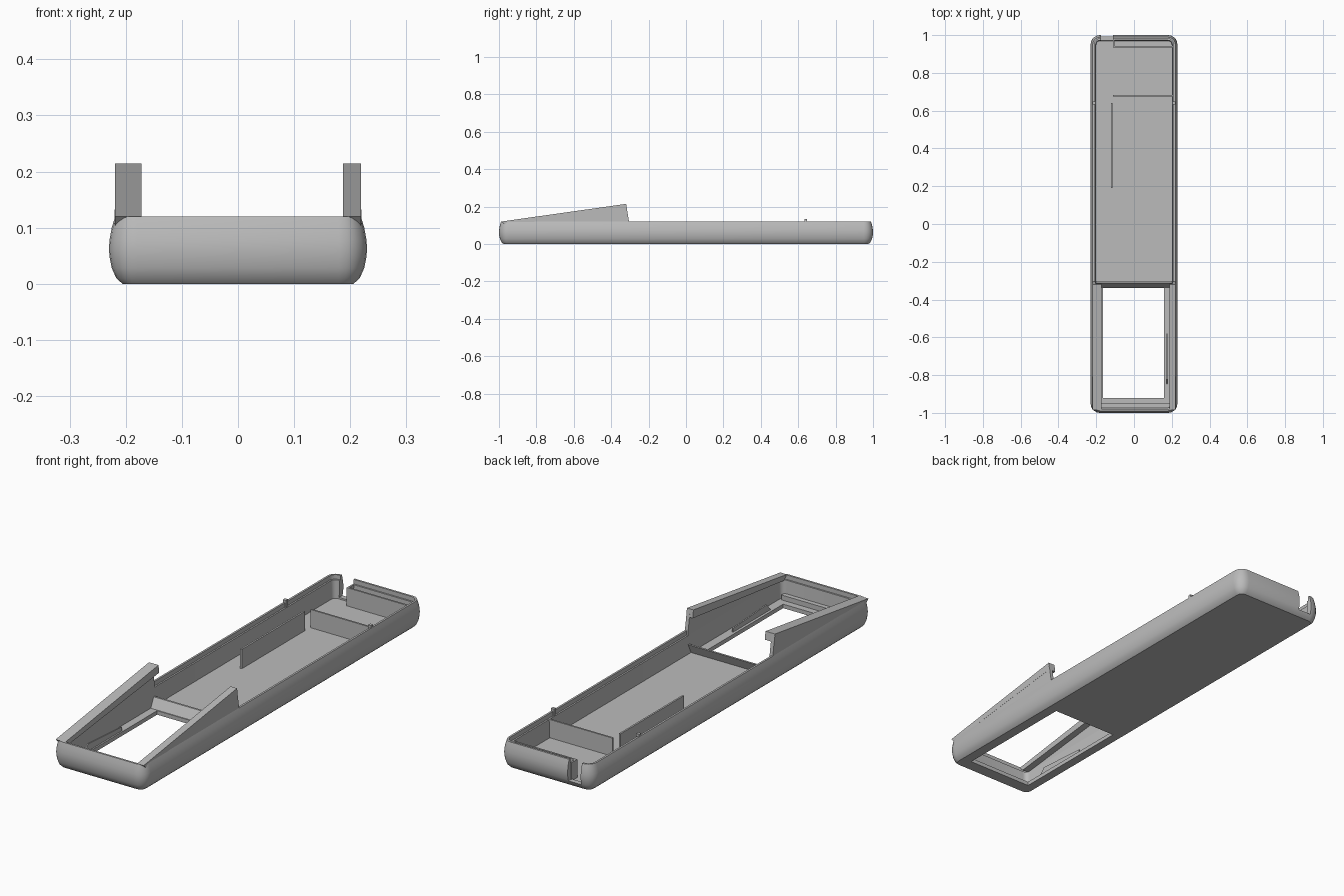
import bpy, bmesh
from math import cos, sin, pi, radians

cube = bpy.data.objects.get("Cube")
if cube:
    bpy.data.objects.remove(cube, do_unlink=True)

grey = bpy.data.materials.new("plain_grey")
grey.use_nodes = True
COLOUR = (0.5, 0.5, 0.5, 1)
grey.diffuse_color = COLOUR
grey.node_tree.nodes["Principled BSDF"].inputs["Base Color"].default_value = COLOUR


def finish(name, bm):
    bmesh.ops.recalc_face_normals(bm, faces=bm.faces)
    mesh = bpy.data.meshes.new(name)
    bm.to_mesh(mesh)
    bm.free()
    mesh.materials.append(grey)
    obj = bpy.data.objects.new(name, mesh)
    bpy.context.collection.objects.link(obj)
    return obj


def box(name, x0, x1, y0, y1, z0, z1):
    return prism(name, x0, x1, [(y0, z0), (y1, z0), (y1, z1), (y0, z1)])


def prism(name, x0, x1, outline):
    """Extrude a side outline of (y, z) points from x0 to x1."""
    bm = bmesh.new()
    face = bm.faces.new([bm.verts.new((x0, y, z)) for y, z in outline])
    out = bmesh.ops.extrude_face_region(bm, geom=[face])["geom"]
    verts = [v for v in out if isinstance(v, bmesh.types.BMVert)]
    bmesh.ops.translate(bm, verts=verts, vec=(x1 - x0, 0, 0))
    return finish(name, bm)


def rounded_ring(bm, inset, z, steps=5):
    hx, hy, r = 0.23 - inset, 1 - inset, 0.05 - inset
    ring = []
    for i, (sx, sy) in enumerate([(1, 1), (-1, 1), (-1, -1), (1, -1)]):
        for k in range(steps + 1):
            a = (i + k / steps) * pi / 2
            ring.append(bm.verts.new((sx * (hx - r) + r * cos(a),
                                      sy * (hy - r) + r * sin(a), z)))
    return ring


# Tray: bulging outside, rim with an inner step, flat floor
section = [(0.024, 0), (0.013, 0.01), (0.005, 0.028), (0.001, 0.048),
           (0, 0.063), (0.001, 0.078), (0.005, 0.1), (0.011, 0.12),
           (0.02, 0.12), (0.02, 0.1), (0.027, 0.1), (0.03, 0.018)]
bm = bmesh.new()
rings = [rounded_ring(bm, inset, z) for inset, z in section]
for low, high in zip(rings, rings[1:]):
    for i in range(len(low)):
        j = (i + 1) % len(low)
        bm.faces.new((low[i], low[j], high[j], high[i]))
bm.faces.new(rings[0])
bm.faces.new(rings[-1])
tray = finish("tray", bm)

# Floor window and rear cable slot
cutters = [box("window_cutter", -0.165, 0.16, -0.92, -0.34, -0.1, 0.08),
           box("slot_cutter", -0.175, -0.11, 0.93, 1.1, 0.025, 0.2)]
bpy.context.view_layer.objects.active = tray
for cutter in cutters:
    cutter.hide_render = True
    mod = tray.modifiers.new("cut", "BOOLEAN")
    mod.operation = "DIFFERENCE"
    mod.solver = "EXACT"
    mod.object = cutter
    bpy.ops.object.modifier_apply(modifier=mod.name)
    bpy.data.objects.remove(cutter, do_unlink=True)

bpy.ops.object.select_all(action="DESELECT")
tray.select_set(True)
bpy.ops.object.shade_smooth_by_angle(angle=radians(28))

# Raised wedge cheeks with an inward flange along the sloping top
FRONT, TOP = (-0.985, 0.12), (-0.32, 0.214)
for side, s, flange in (("left", 1, 0.187), ("right", -1, 0.172)):
    prism(side + "_cheek", s * 0.203, s * 0.219,
          [(-0.965, 0.1), (-0.305, 0.1), (-0.305, 0.12), TOP, FRONT])
    prism(side + "_cheek_flange", s * flange, s * 0.2195,
          [FRONT, (-0.965, 0.1), (-0.315, 0.178), TOP])
    # Small rib and catch on each side
    prism(side + "_floor_rib", s * 0.172, s * 0.178,
          [(-0.85, 0.015), (-0.58, 0.015), (-0.58, 0.035), (-0.82, 0.05)])
    box(side + "_catch", s * 0.205, s * 0.22, 0.633, 0.648, 0.09, 0.132)

# Walls inside the tray
prism("window_rear_wall", -0.202, 0.202,
      [(-0.34, 0.01), (-0.325, 0.01), (-0.303, 0.06), (-0.312, 0.06)])
box("cross_divider", -0.112, 0.203, 0.676, 0.684, 0.01, 0.1)
box("long_divider", -0.122, -0.114, 0.19, 0.64, 0.01, 0.105)
box("rear_inner_wall", -0.112, 0.203, 0.934, 0.942, 0.01, 0.1)
box("slot_side_wall", -0.112, -0.104, 0.934, 0.975, 0.01, 0.1)
box("front_inner_ledge", -0.175, 0.19, -0.972, -0.95, 0.01, 0.04)
